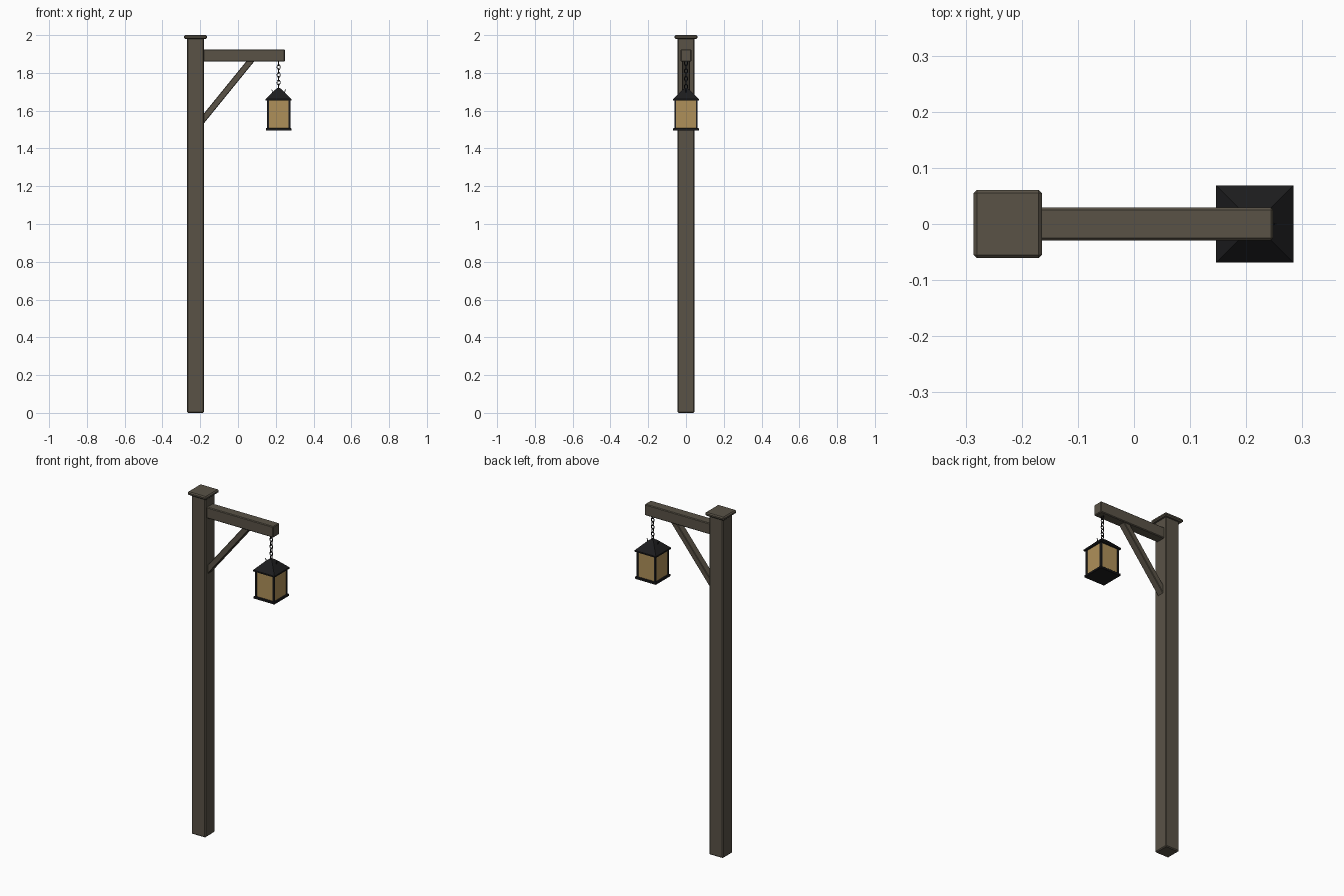
import bpy, math
from mathutils import Vector

if "Cube" in bpy.data.objects:
    bpy.data.objects.remove(bpy.data.objects["Cube"])


def material(name, rgb):
    m = bpy.data.materials.new(name)
    m.diffuse_color = (*rgb, 1)
    m.use_nodes = True
    m.node_tree.nodes["Principled BSDF"].inputs["Base Color"].default_value = m.diffuse_color
    return m


WOOD = material("wood", (0.10, 0.085, 0.062))
IRON = material("iron", (0.012, 0.012, 0.013))
GLASS = material("glass", (0.43, 0.28, 0.10))


def mesh_object(name, verts, faces, mat, bevel=0):
    me = bpy.data.meshes.new(name)
    me.from_pydata(verts, [], faces)
    ob = bpy.data.objects.new(name, me)
    bpy.context.collection.objects.link(ob)
    me.materials.append(mat)
    if bevel:
        b = ob.modifiers.new("bevel", 'BEVEL')
        b.width = bevel
        b.segments = 1
    return ob


def frustum(name, cx, cy, z0, z1, h0, h1, mat, bevel=0):
    """Square block with half sizes (x, y) at its bottom and top."""
    v = []
    for z, (hx, hy) in ((z0, h0), (z1, h1)):
        v += [(cx + sx * hx, cy + sy * hy, z)
              for sx, sy in ((-1, -1), (1, -1), (1, 1), (-1, 1))]
    f = [(3, 2, 1, 0), (4, 5, 6, 7)]
    f += [(i, (i + 1) % 4, (i + 1) % 4 + 4, i + 4) for i in range(4)]
    return mesh_object(name, v, f, mat, bevel)


def box(name, x0, x1, hy, z0, z1, mat, bevel=0, cy=0):
    h = ((x1 - x0) / 2, hy)
    return frustum(name, (x0 + x1) / 2, cy, z0, z1, h, h, mat, bevel)


def wire(name, points, radius, mat, cyclic=False):
    cu = bpy.data.curves.new(name, 'CURVE')
    cu.dimensions = '3D'
    cu.bevel_depth = radius
    cu.bevel_resolution = 1
    cu.use_fill_caps = True
    sp = cu.splines.new('POLY')
    sp.points.add(len(points) - 1)
    for p, co in zip(sp.points, points):
        p.co = (*co, 1)
    sp.use_cyclic_u = cyclic
    cu.materials.append(mat)
    ob = bpy.data.objects.new(name, cu)
    bpy.context.collection.objects.link(ob)
    return ob


# Post with cap, and the arm
box("post", -0.27, -0.18, 0.045, 0, 1.985, WOOD, 0.005)
box("post_cap", -0.286, -0.164, 0.061, 1.98, 2.0, WOOD, 0.006)
box("arm", -0.19, 0.248, 0.029, 1.86, 1.925, WOOD, 0.004)

# Diagonal brace: side profile extruded in y, ends buried in post and arm
a, b = Vector((-0.2, 1.535)), Vector((0.082, 1.882))
n = Vector((-(b - a).y, (b - a).x)).normalized() * 0.0165
profile = [a - n, b - n, b + n, a + n]
verts = [(p.x, y, p.y) for y in (-0.021, 0.021) for p in profile]
faces = [(0, 1, 2, 3), (7, 6, 5, 4)]
faces += [(i, i + 4, (i + 1) % 4 + 4, (i + 1) % 4) for i in range(4)]
mesh_object("brace", verts, faces, WOOD, 0.003)

# Lantern body: base, glass, corner bars, top rim
LX = 0.215
box("lantern_base", LX - 0.068, LX + 0.068, 0.068, 1.494, 1.507, IRON, 0.002)
box("lantern_glass", LX - 0.058, LX + 0.058, 0.058, 1.505, 1.655, GLASS)
for sx in (-1, 1):
    for sy in (-1, 1):
        x = LX + sx * 0.057
        box("corner_bar", x - 0.005, x + 0.005, 0.005, 1.505, 1.657,
            IRON, 0, sy * 0.057)
box("lantern_rim", LX - 0.069, LX + 0.069, 0.069, 1.653, 1.661, IRON)

# Roof: steep hip, then a small peak
frustum("lantern_roof", LX, 0, 1.661, 1.708, (0.069, 0.069), (0.022, 0.022), IRON)
frustum("roof_peak", LX, 0, 1.708, 1.721, (0.022, 0.022), (0.005, 0.005), IRON)

# Small hooks beside the roof
for s in (-1, 1):
    wire("roof_hook", [(LX + s * 0.032, 0, 1.69), (LX + s * 0.034, 0, 1.705),
                       (LX + s * 0.037, 0, 1.713)], 0.002, IRON)

# Chain of alternating oval links
COUNT, STEP = 7, 0.0205
for k in range(COUNT):
    zc = 1.728 + k * STEP
    pts = []
    for i in range(12):
        t = math.tau * i / 12
        w, h = 0.0085 * math.cos(t), 0.0135 * math.sin(t)
        pts.append((LX + w, 0, zc + h) if k % 2 else (LX, w, zc + h))
    wire("chain_link", pts, 0.0024, IRON, True)
